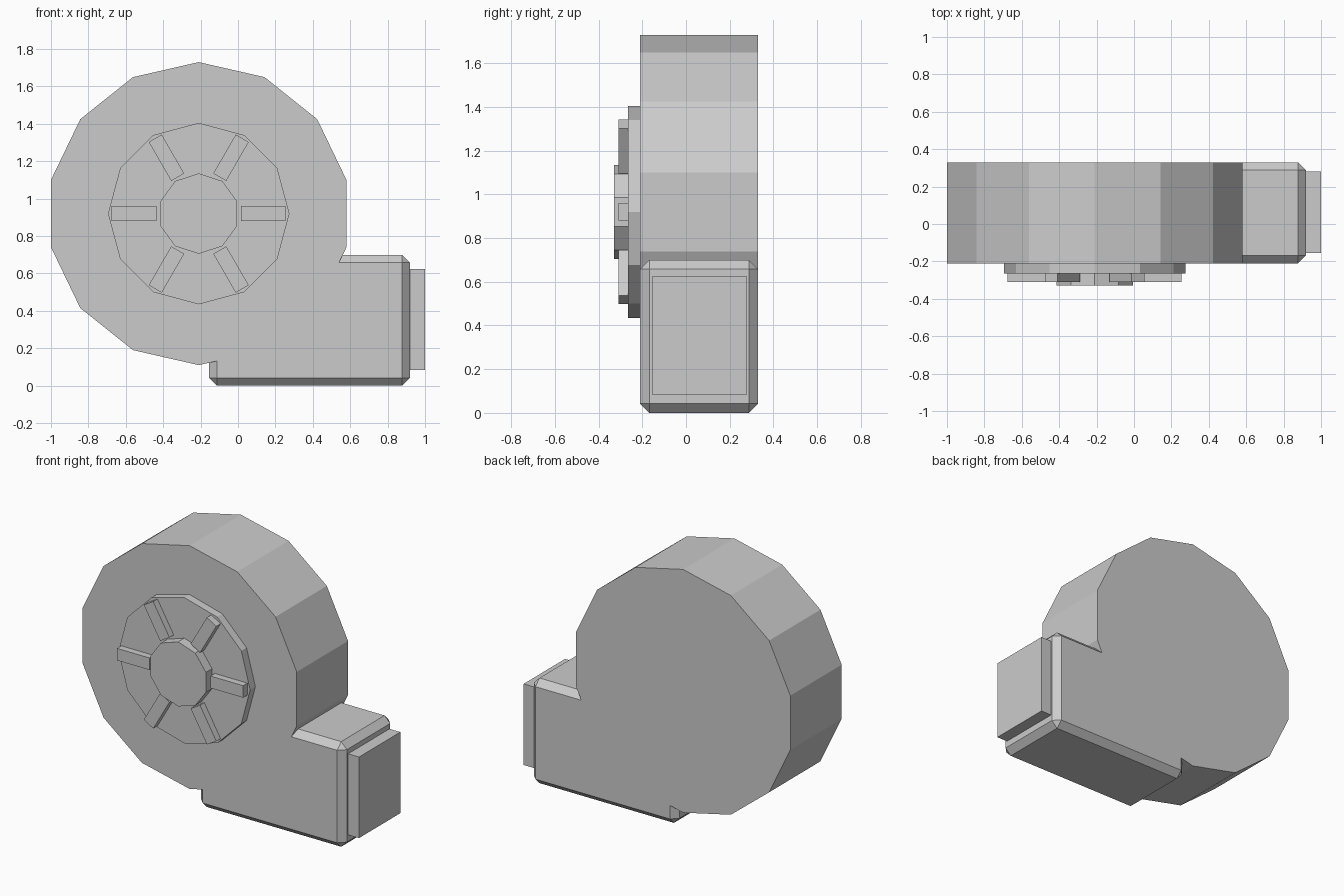
import bpy
import math
from mathutils import Matrix, Vector

cube = bpy.data.objects.get("Cube")
if cube:
    bpy.data.objects.remove(cube, do_unlink=True)

GREY = (0.6, 0.6, 0.6, 1.0)
grey = bpy.data.materials.new("plain_grey")
grey.use_nodes = True
grey.diffuse_color = GREY
grey.node_tree.nodes["Principled BSDF"].inputs["Base Color"].default_value = GREY

AXIS = Vector((-0.21, 0, 0.92))  # shared centre line of the round parts


def finish(name):
    ob = bpy.context.object
    ob.name = name
    ob.data.name = name
    ob.data.materials.append(grey)
    return ob


def disc(name, sides, radius, y0, y1):
    """Prism along y with one corner pointing straight up."""
    bpy.ops.mesh.primitive_cylinder_add(vertices=sides, radius=radius, depth=y1 - y0)
    ob = finish(name)
    ob.data.transform(Matrix.Rotation(math.pi / 2, 4, "X"))
    ob.data.transform(Matrix.Rotation(math.pi, 4, "Y"))
    ob.location = AXIS + Vector((0, (y0 + y1) / 2, 0))
    return ob


def box(name, low, high):
    low, high = Vector(low), Vector(high)
    bpy.ops.mesh.primitive_cube_add(size=1, location=(low + high) / 2)
    ob = finish(name)
    ob.data.transform(Matrix.Diagonal((*(high - low), 1)))
    return ob


def apply_modifier(ob, name):
    bpy.context.view_layer.objects.active = ob
    bpy.ops.object.modifier_apply(modifier=name)


# Round fan housing
housing = disc("housing", 14, 0.81, -0.21, 0.33)

# Chamfered outlet duct, merged into the housing
duct = box("duct", (-0.155, -0.21, 0), (0.92, 0.33, 0.70))
bevel = duct.modifiers.new("chamfer", "BEVEL")
bevel.width = 0.042
bevel.segments = 1
apply_modifier(duct, "chamfer")
union = housing.modifiers.new("union", "BOOLEAN")
union.operation = "UNION"
union.solver = "EXACT"
union.object = duct
apply_modifier(housing, "union")
bpy.data.objects.remove(duct, do_unlink=True)

# Outlet collar
box("outlet_collar", (0.90, -0.155, 0.085), (1.0, 0.28, 0.625))

# Intake plate and hub
disc("intake_plate", 12, 0.485, -0.265, -0.20)
disc("hub", 10, 0.215, -0.33, -0.25)

# Six radial ribs around the hub
for i in range(6):
    rib = box(f"rib_{i + 1}", (0.225, -0.31, -0.04), (0.465, -0.255, 0.04))
    turn = Matrix.Rotation(i * math.pi / 3, 4, "Y")
    rib.matrix_world = Matrix.Translation(AXIS) @ turn @ Matrix.Translation(rib.location)
